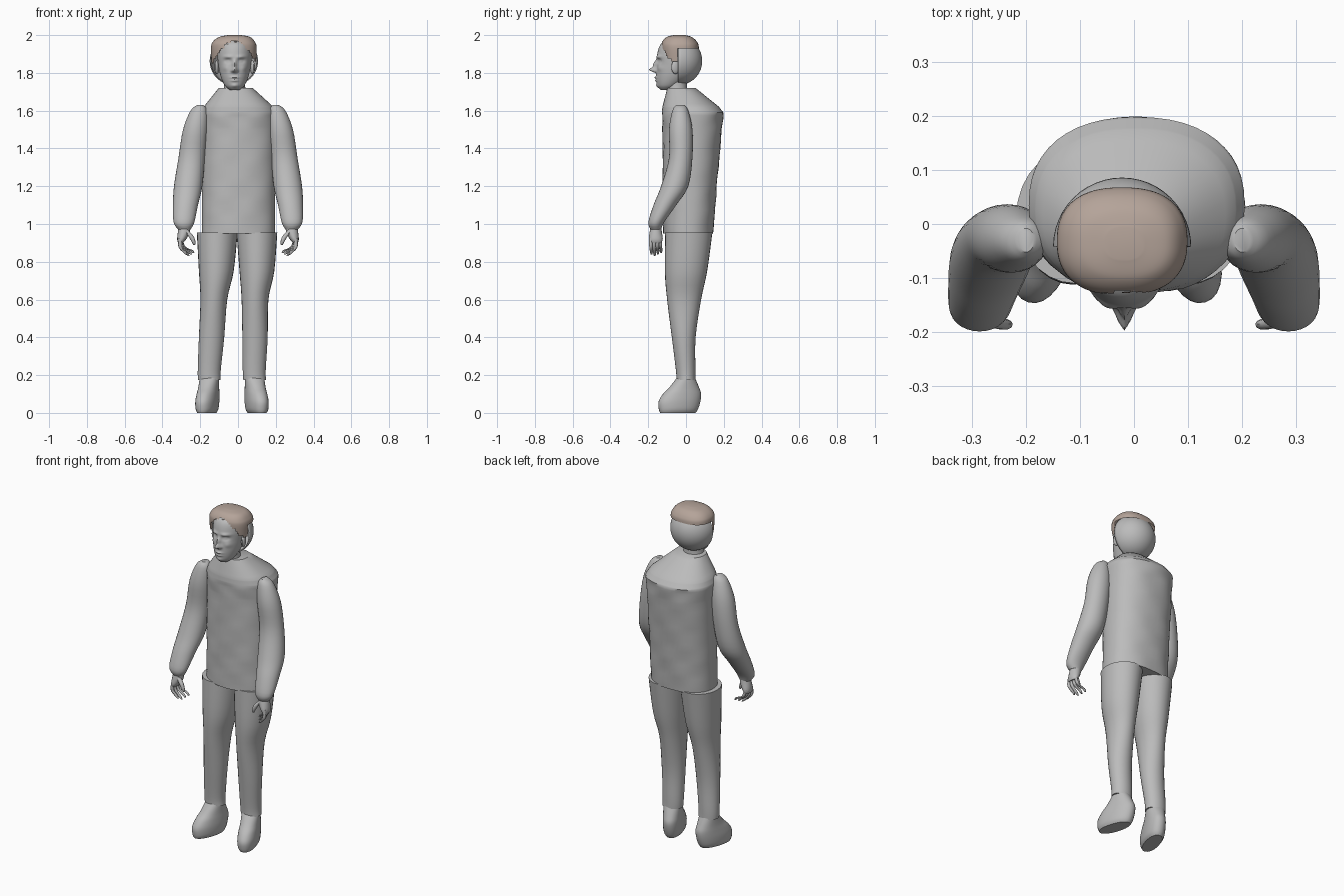
import bpy, bmesh, math, random
from mathutils import Matrix

random.seed(4)
if "Cube" in bpy.data.objects:
    bpy.data.objects.remove(bpy.data.objects["Cube"], do_unlink=True)


def make_material(name, colour):
    mat = bpy.data.materials.new(name)
    mat.use_nodes = True
    mat.diffuse_color = colour
    shader = next(n for n in mat.node_tree.nodes if n.type == "BSDF_PRINCIPLED")
    shader.inputs["Base Color"].default_value = colour
    shader.inputs["Roughness"].default_value = 0.8
    return mat


GREY = make_material("plain grey", (0.5, 0.5, 0.5, 1))
BROWN = make_material("pale brown", (0.46, 0.37, 0.32, 1))


def finish(name, bm, mat=GREY, sharp=40):
    bmesh.ops.recalc_face_normals(bm, faces=bm.faces[:])
    mesh = bpy.data.meshes.new(name)
    bm.to_mesh(mesh)
    bm.free()
    mesh.materials.append(mat)
    mesh.shade_smooth()
    mesh.set_sharp_from_angle(angle=math.radians(sharp))
    obj = bpy.data.objects.new(name, mesh)
    bpy.context.scene.collection.objects.link(obj)
    return obj


def refine(sections, steps, curved):
    """Fill in extra sections between the given ones."""
    out = []
    last = len(sections) - 1
    for i in range(last):
        a, b = sections[i], sections[i + 1]
        before, after = sections[max(i - 1, 0)], sections[min(i + 2, last)]
        for k in range(steps):
            t = k / steps
            row = []
            for p, q, r, s in zip(before, a, b, after):
                value = q + (r - q) * t
                if curved:
                    value = 0.5 * (2 * q + (r - p) * t + (2 * p - 5 * q + 4 * r - s) * t * t
                                   + (3 * q - p - 3 * r + s) * t ** 3)
                row.append(value)
            out.append(row)
    return out + [sections[-1]]


def loft(sections, side=1, segments=28, steps=4, power=2.0, curved=True):
    """Skin stacked rounded sections, each (x, y, z, half width, half depth)."""
    bm = bmesh.new()
    rings = []
    for x, y, z, rx, ry in refine(sections, steps, curved):
        ring = []
        for k in range(segments):
            a = math.tau * k / segments
            c, s = math.cos(a), math.sin(a)
            px = math.copysign(abs(c) ** (2 / power), c) * rx
            py = math.copysign(abs(s) ** (2 / power), s) * ry
            ring.append(bm.verts.new((side * (x + px), y + py, z)))
        rings.append(ring)
    for low, high in zip(rings, rings[1:]):
        for k in range(segments):
            n = (k + 1) % segments
            bm.faces.new((low[k], low[n], high[n], high[k]))
    bm.faces.new(rings[0])
    bm.faces.new(rings[-1])
    return bm


# Torso: boxy jacket with sloping shoulders and faint cloth folds
torso = loft([(0.003, 0.012, 0.95, 0.193, 0.132), (0.003, 0.02, 1.2, 0.194, 0.143),
              (0.005, 0.033, 1.5, 0.197, 0.157), (0.005, 0.035, 1.59, 0.2, 0.163),
              (0.003, 0.025, 1.62, 0.185, 0.15), (-0.012, -0.024, 1.72, 0.09, 0.075)],
             segments=48, steps=6, power=2.3, curved=False)
for v in torso.verts:
    if v.co.z < 1.58:
        v.co.y += 0.003 * math.sin(v.co.x * 31 + v.co.z * 9) * math.sin(v.co.z * 37)
finish("torso", torso)

# Arms and hands, mirrored
for side, label in ((-1, "right"), (1, "left")):
    arm = [(0.2, -0.03, 1.63, 0.015, 0.022), (0.206, -0.03, 1.6, 0.045, 0.042),
           (0.225, -0.028, 1.5, 0.066, 0.062), (0.245, -0.028, 1.35, 0.07, 0.062),
           (0.264, -0.06, 1.2, 0.075, 0.072), (0.278, -0.112, 1.1, 0.066, 0.06),
           (0.286, -0.157, 1.01, 0.055, 0.042), (0.284, -0.16, 0.972, 0.034, 0.028)]
    finish(label + "_sleeve", loft(arm, side))
    palm = [(0.283, -0.158, 1, 0.028, 0.024), (0.286, -0.16, 0.96, 0.032, 0.032),
            (0.298, -0.16, 0.92, 0.024, 0.037), (0.304, -0.16, 0.9, 0.013, 0.03)]
    finish(label + "_palm", loft(palm, side, segments=16))
    for i in range(4):
        y = -0.186 + i * 0.017
        tip = 0.83 + 0.008 * abs(i - 1)
        curl = 0.012 * i
        finger = [(0.304, y, 0.925, 0.01, 0.009), (0.306 - curl / 2, y, 0.88, 0.01, 0.009),
                  (0.285 - curl, y + 0.003, tip + 0.015, 0.01, 0.008),
                  (0.272 - curl, y + 0.003, tip, 0.005, 0.004)]
        finish(f"{label}_finger_{i + 1}", loft(finger, side, segments=10))
    thumb = [(0.275, -0.175, 0.965, 0.014, 0.012), (0.249, -0.184, 0.935, 0.014, 0.011),
             (0.235, -0.186, 0.905, 0.01, 0.009), (0.232, -0.185, 0.89, 0.005, 0.004)]
    finish(label + "_thumb", loft(thumb, side, segments=10))

# Legs share their thickness; each has its own line of centres
shape = [(0.015, 0.956, 0.108, 0.125), (0.0, 0.75, 0.092, 0.112), (-0.01, 0.6, 0.071, 0.09),
         (-0.012, 0.4, 0.067, 0.063), (-0.002, 0.23, 0.061, 0.052), (0, 0.175, 0.06, 0.05)]
centres = {"right": (-0.11, -0.115, -0.128, -0.14, -0.152, -0.152),
           "left": (0.1, 0.1, 0.09, 0.09, 0.086, 0.088)}
for label, line in centres.items():
    finish(label + "_trouser_leg", loft([(x, *row) for x, row in zip(line, shape)]))
    # Soft shoe, turned outward around the ankle
    shoe = loft([(0, -0.045, 0, 0.042, 0.097), (0, -0.042, 0.02, 0.052, 0.107),
                 (0, -0.036, 0.06, 0.055, 0.114), (0, -0.022, 0.1, 0.053, 0.104),
                 (0, -0.01, 0.135, 0.051, 0.08), (0, 0, 0.19, 0.051, 0.045)], power=2.2)
    turn = math.radians(17 if label == "left" else -17)
    shoe.transform(Matrix.Translation((line[-1], 0, 0)) @ Matrix.Rotation(turn, 4, "Z"))
    finish(label + "_shoe", shoe)

# Neck
MID = -0.018
finish("neck", loft([(MID, -0.045, 1.68, 0.065, 0.055), (MID, -0.05, 1.74, 0.055, 0.055),
                     (MID, -0.05, 1.8, 0.06, 0.06)]))

# Face: a smooth head form with features raised and sunk by soft bumps
face = loft([(MID, -0.105, 1.71, 0.026, 0.03), (MID, -0.092, 1.733, 0.052, 0.06),
             (MID, -0.07, 1.78, 0.073, 0.088), (MID, -0.05, 1.84, 0.086, 0.105),
             (MID, -0.045, 1.9, 0.09, 0.107), (MID, -0.045, 1.95, 0.08, 0.09),
             (MID, -0.045, 1.98, 0.045, 0.05)], segments=88, steps=11)
# Each bump: sideways offset, height, width, tallness, strength
bumps = [(0, 1.816, 0.012, 0.012, 0.036), (0, 1.843, 0.01, 0.022, 0.02),
         (0.013, 1.81, 0.007, 0.007, 0.012), (0.035, 1.885, 0.022, 0.008, 0.009),
         (0.035, 1.863, 0.017, 0.011, -0.014), (0.035, 1.862, 0.01, 0.006, 0.008),
         (0, 1.775, 0.02, 0.005, 0.01), (0, 1.759, 0.018, 0.005, 0.009),
         (0, 1.732, 0.018, 0.01, 0.006), (0.05, 1.825, 0.016, 0.016, 0.006)]
for v in face.verts:
    if v.co.y < -0.07:
        dx, z = abs(v.co.x - MID), v.co.z
        v.co.y -= sum(p * math.exp(-((dx - x) / w) ** 2 - ((z - h) / t) ** 2)
                      for x, h, w, t, p in bumps)
finish("face", face, sharp=70)

# Back of the head: an open half shell
shell = bmesh.new()
bmesh.ops.create_uvsphere(shell, u_segments=48, v_segments=28, radius=0.128)
bmesh.ops.bisect_plane(shell, geom=shell.verts[:] + shell.edges[:] + shell.faces[:],
                       plane_co=(0, 0, 0), plane_no=(0, -1, 0), clear_outer=True)
shell.transform(Matrix.Translation((MID - 0.004, -0.042, 1.863)))
head_back = finish("head_back", shell)
head_back.modifiers.new("thickness", "SOLIDIFY").thickness = 0.006

# Ears, sitting between the face and the shell
for side, label in ((-1, "right"), (1, "left")):
    ear = bmesh.new()
    bmesh.ops.create_uvsphere(ear, u_segments=16, v_segments=10, radius=1)
    ear.transform(Matrix.Translation((MID + side * 0.094, -0.055, 1.83))
                  @ Matrix.Rotation(side * 0.3, 4, "Z")
                  @ Matrix.Diagonal((0.012, 0.024, 0.036, 1)))
    finish(label + "_ear", ear)

# Hair: a flat-topped cap with a ragged arch around the forehead
hair = loft([(MID - 0.004, -0.032, 1.84, 0.116, 0.092), (MID - 0.004, -0.032, 1.93, 0.121, 0.1),
             (MID - 0.004, -0.034, 1.965, 0.111, 0.092), (MID, -0.036, 1.99, 0.082, 0.066),
             (MID, -0.036, 2, 0.035, 0.03)], segments=72, steps=7, power=2.4)
gone = []
for f in hair.faces:
    c = f.calc_center_median()
    arch = 1.966 - 9 * (c.x - MID) ** 2 + random.uniform(-0.006, 0.006)
    if c.z < 1.845 or (c.y < -0.04 and c.z < arch) or (c.y >= -0.04 and c.z < 1.925):
        gone.append(f)
bmesh.ops.delete(hair, geom=gone, context="FACES")
finish("hair", hair, BROWN)
